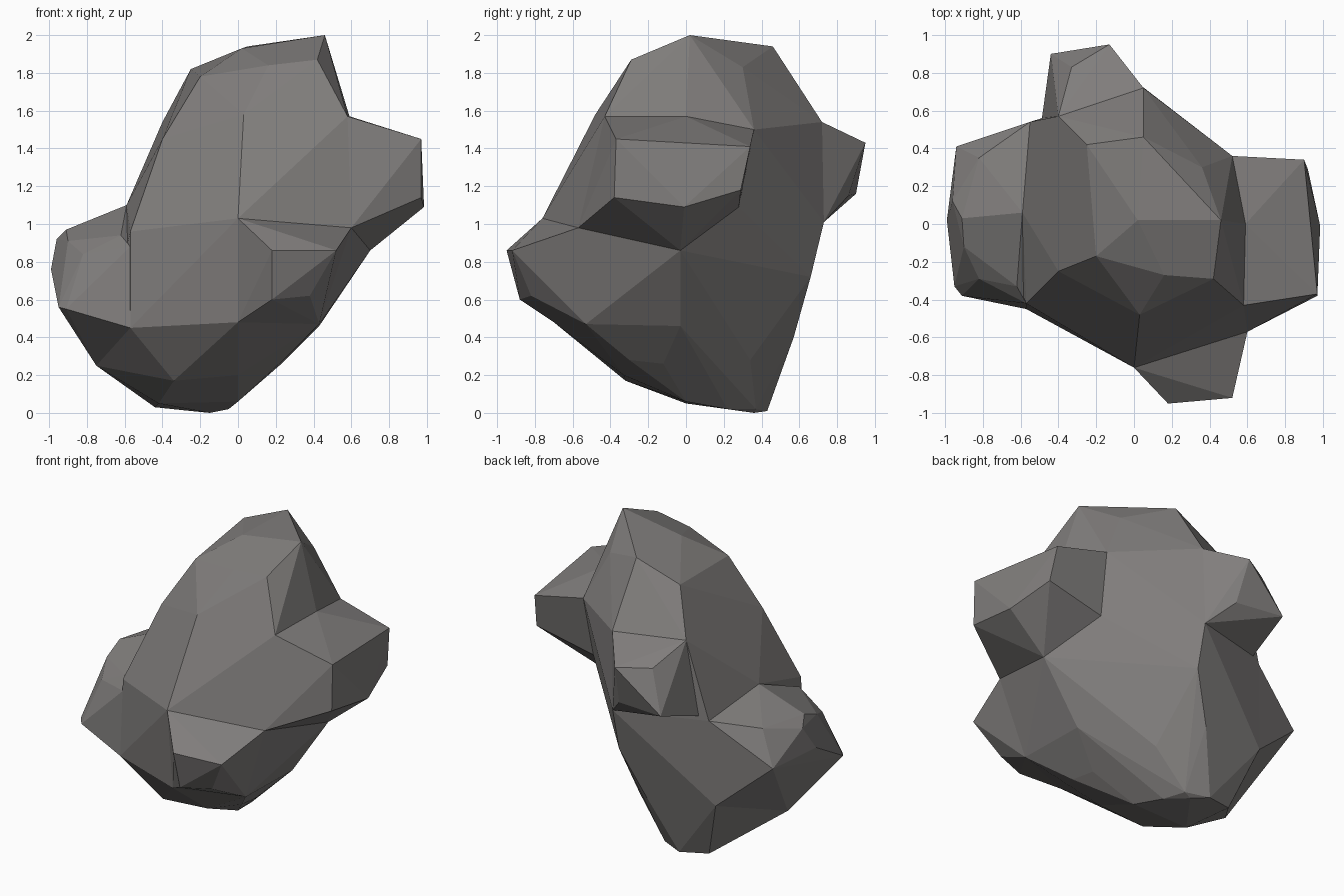
import bpy
import bmesh
import math

# dark stone colour
stone = bpy.data.materials.new("stone")
stone.diffuse_color = (0.218, 0.208, 0.203, 1)


def chunk(name, points):
    """Make one faceted stone mass as the hull of its corner points."""
    bm = bmesh.new()
    for p in points:
        bm.verts.new(p)
    bmesh.ops.convex_hull(bm, input=bm.verts[:])
    loose = [v for v in bm.verts if not v.link_faces]
    bmesh.ops.delete(bm, geom=loose, context='VERTS')
    # merge nearly flat triangles into broad facets
    bmesh.ops.dissolve_limit(bm, angle_limit=math.radians(4),
                             verts=bm.verts[:], edges=bm.edges[:])
    bmesh.ops.recalc_face_normals(bm, faces=bm.faces[:])
    mesh = bpy.data.meshes.new(name)
    bm.to_mesh(mesh)
    bm.free()
    mesh.materials.append(stone)
    ob = bpy.data.objects.new(name, mesh)
    bpy.context.collection.objects.link(ob)
    return ob


# corners shared where masses meet
front_ridge = (0, -0.76, 1.03)
front_right = (0.60, -0.57, 0.98)
right_low = (0.70, -0.03, 0.86)
right_back = (0.50, 0.28, 1.09)
back_mid = (0.04, 0.73, 1.01)
back_left = (-0.55, 0.54, 1.02)
left_top = (-0.59, 0.06, 1.10)
left_front = (-0.57, -0.42, 0.96)
waist = [front_ridge, front_right, right_back, back_mid, back_left,
         left_top, left_front]
chin = [(0, -0.70, 0.48), (0.43, -0.53, 0.47)]
shoulder = [(0.58, -0.43, 1.57), (0.59, 0, 1.57), (0.52, 0.36, 1.50)]
nape = [(-0.40, 0.57, 1.54), (0.05, 0.72, 1.54)]
left_base = [(-0.57, -0.45, 0.45), (-0.75, -0.02, 0.25), (-0.58, 0.51, 0.44)]

# lower body, tapering to a small foot
chunk("rock_base", waist + chin + left_base + [
    right_low, (0.43, -0.03, 0.46), (0.24, -0.30, 0.28), (0.23, -0.12, 0.26),
    (-0.34, -0.32, 0.17), (0, -0.33, 0.20), (-0.42, 0, 0.05), (0, 0, 0.06),
    (-0.44, 0.38, 0.03), (-0.15, 0.36, 0), (-0.25, 0.43, 0.01),
    (-0.05, 0.22, 0.02), (-0.10, 0.37, 0.02), (0.17, 0.18, 0.26),
    (0.11, 0.34, 0.28), (-0.10, 0.57, 0.40), (0.04, 0.66, 0.72)])

# upper body and peak
chunk("rock_peak", waist + shoulder + nape + [
    (0.03, -0.48, 1.58), (-0.40, -0.25, 1.45), (-0.37, 0.05, 1.55),
    (0.42, -0.29, 1.87), (0.16, -0.27, 1.84), (-0.20, -0.17, 1.78),
    (-0.20, 0.17, 1.80), (-0.25, 0.42, 1.82), (0.02, 0.02, 1.93),
    (0.46, 0.02, 2.0), (0.05, 0.46, 1.94), (0.36, 0.30, 1.83)])

# right outcrop
chunk("right_outcrop", shoulder + [
    front_right, right_low, right_back,
    (0.97, -0.37, 1.45), (0.90, 0.01, 1.41), (0.90, 0.34, 1.41),
    (0.97, -0.38, 1.14), (0.985, -0.01, 1.09), (0.92, 0.29, 1.18),
    (0.30, 0, 1.30)])

# front outcrop
chunk("front_outcrop", chin + [
    front_ridge, front_right, (0.18, -0.95, 0.86), (0.52, -0.92, 0.86),
    (0.18, -0.88, 0.60), (0.38, -0.82, 0.62), (0.20, -0.30, 0.70)])

# left outcrop
chunk("left_outcrop", left_base + [
    left_top, back_left, (-0.57, -0.42, 0.88), (-0.62, -0.33, 0.94),
    (-0.91, 0.03, 0.97), (-0.90, -0.12, 0.91), (-0.82, -0.29, 0.84),
    (-0.99, 0.02, 0.76), (-0.95, -0.33, 0.56), (-0.91, -0.38, 0.55),
    (-0.96, 0.12, 0.92), (-0.82, 0.35, 0.97), (-0.94, 0.41, 0.75),
    (-0.30, 0.05, 0.70)])

# back outcrop
chunk("back_outcrop", nape + [
    back_mid, (-0.49, 0.54, 1.04), (-0.33, 0.83, 1.43), (-0.13, 0.95, 1.43),
    (-0.44, 0.90, 1.16), (-0.10, 0.86, 1.15), (-0.20, 0.35, 1.30)])
